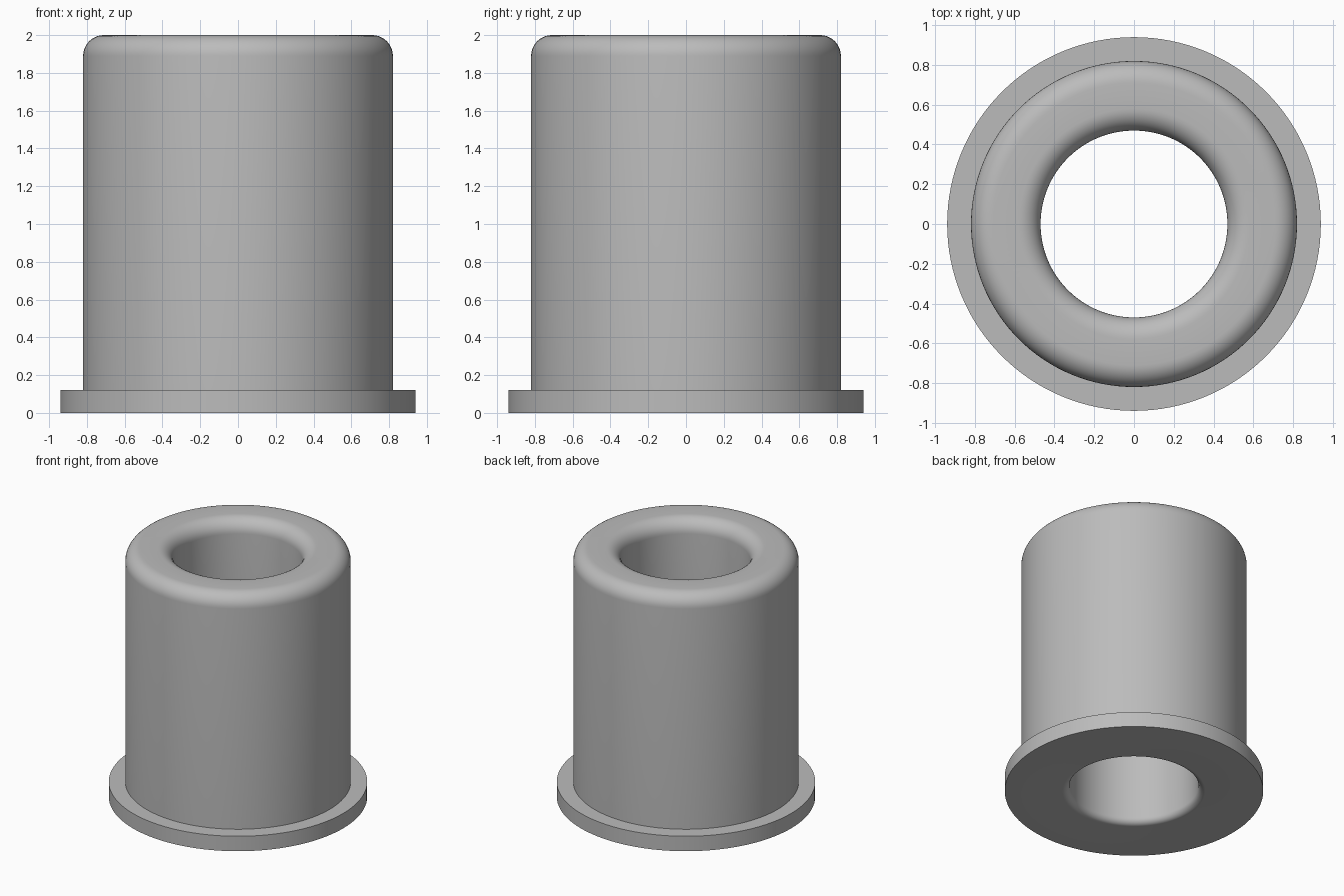
import bpy, bmesh, math

default = bpy.data.objects.get("Cube")
if default:
    bpy.data.objects.remove(default, do_unlink=True)

BORE, BODY, FLANGE = 0.47, 0.82, 0.94
HEIGHT, FLANGE_H = 2.0, 0.12
TOP_ROUND, BASE_ROUND = 0.11, 0.05
SEGMENTS = 128


def fillet(r, z, radius, start, steps=10):
    """Quarter-circle points, running counter-clockwise from a start angle."""
    angles = [math.radians(start + 90 * i / steps) for i in range(steps + 1)]
    return [(r + radius * math.cos(a), z + radius * math.sin(a)) for a in angles]


# Closed cross-section: flange, body, rounded top lip, bore, eased bore mouth
profile = [(FLANGE, 0), (FLANGE, FLANGE_H), (BODY, FLANGE_H)]
profile += fillet(BODY - TOP_ROUND, HEIGHT - TOP_ROUND, TOP_ROUND, 0)
profile += fillet(BORE + TOP_ROUND, HEIGHT - TOP_ROUND, TOP_ROUND, 90)
profile += fillet(BORE + BASE_ROUND, BASE_ROUND, BASE_ROUND, 180)

# Revolve the section around the z axis
bm = bmesh.new()
verts = [bm.verts.new((r, 0, z)) for r, z in profile]
edges = [bm.edges.new((v, verts[(i + 1) % len(verts)])) for i, v in enumerate(verts)]
bmesh.ops.spin(bm, geom=verts + edges, cent=(0, 0, 0), axis=(0, 0, 1),
               angle=math.tau, steps=SEGMENTS, use_merge=True)
bmesh.ops.remove_doubles(bm, verts=bm.verts, dist=0.0001)
bmesh.ops.recalc_face_normals(bm, faces=bm.faces)
mesh = bpy.data.meshes.new("flanged_bushing")
bm.to_mesh(mesh)
bm.free()

bushing = bpy.data.objects.new("flanged_bushing", mesh)
bpy.context.collection.objects.link(bushing)

# Plain grey metal
grey = bpy.data.materials.new("plain_grey")
grey.use_nodes = True
colour = (0.5, 0.5, 0.5, 1)
grey.diffuse_color = colour
grey.node_tree.nodes["Principled BSDF"].inputs["Base Color"].default_value = colour
mesh.materials.append(grey)

# Smooth rounds, crisp flange edges
bpy.ops.object.select_all(action="DESELECT")
bushing.select_set(True)
bpy.context.view_layer.objects.active = bushing
bpy.ops.object.shade_smooth_by_angle(angle=math.radians(30))
